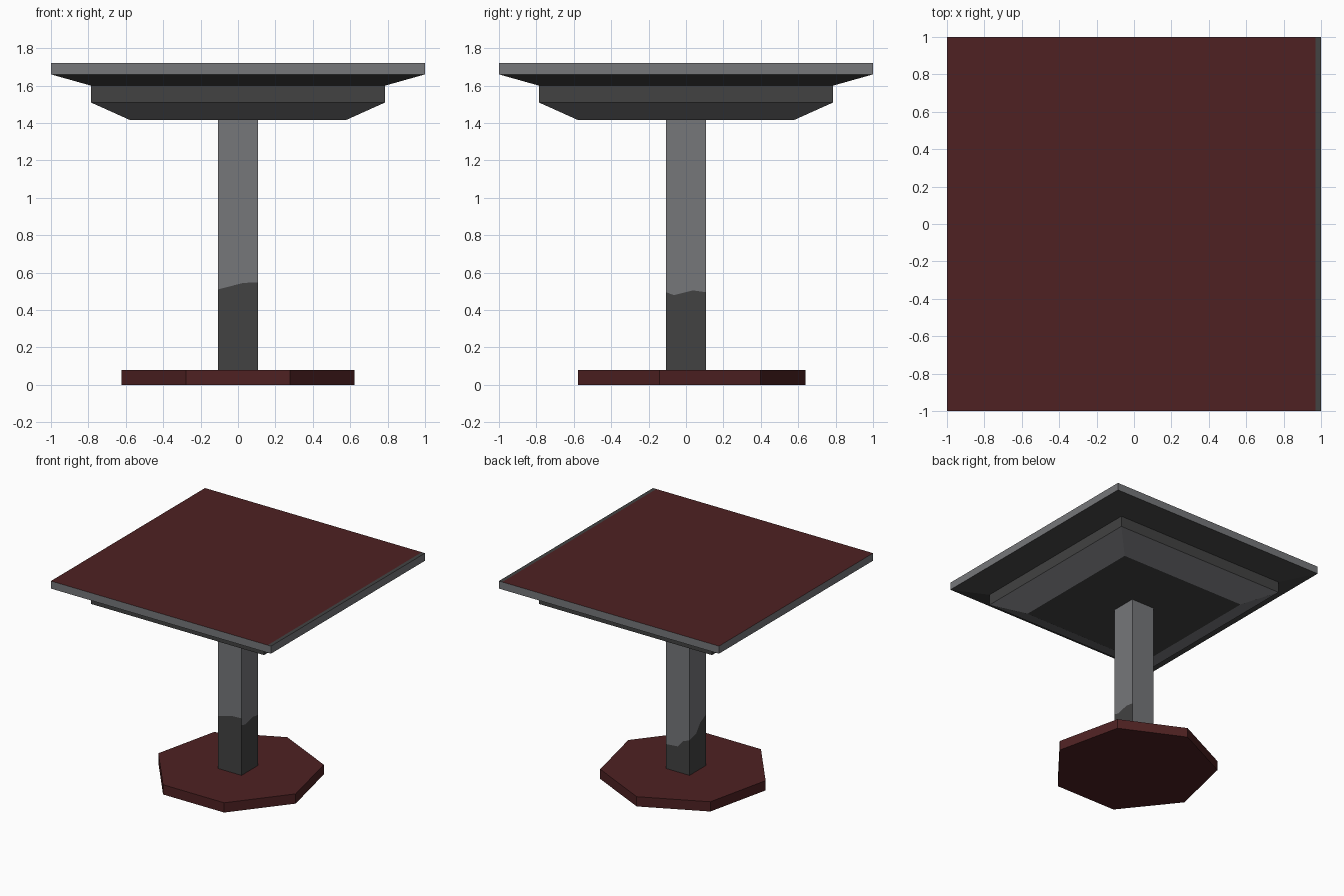
import bpy, bmesh, math

if "Cube" in bpy.data.objects:
    bpy.data.objects.remove(bpy.data.objects["Cube"])


def material(name, rgb):
    """Flat colour given as 0-255 sRGB, stored as linear."""
    m = bpy.data.materials.new(name)
    lin = [((c / 255 + 0.055) / 1.055) ** 2.4 for c in rgb]
    m.diffuse_color = (*lin, 1)
    m.use_nodes = True
    m.node_tree.nodes["Principled BSDF"].inputs["Base Color"].default_value = m.diffuse_color
    return m


RED = material("dark red", (78, 33, 34))
LIGHT = material("light grey", (118, 119, 122))
DARK = material("dark grey", (66, 66, 66))


def finish(bm, name, mats):
    me = bpy.data.meshes.new(name)
    bm.to_mesh(me)
    bm.free()
    for m in mats:
        me.materials.append(m)
    ob = bpy.data.objects.new(name, me)
    bpy.context.collection.objects.link(ob)
    return ob


# Base: seven-sided slab with one corner pointing to the back
bm = bmesh.new()
R, BASE_H = 0.64, 0.08
ring = [bm.verts.new((R * math.cos(a), R * math.sin(a), 0))
        for a in (math.pi / 2 + k * math.tau / 7 for k in range(7))]
bottom = bm.faces.new(ring)
top = bmesh.ops.extrude_face_region(bm, geom=[bottom])["geom"]
bmesh.ops.translate(bm, vec=(0, 0, BASE_H),
                    verts=[v for v in top if isinstance(v, bmesh.types.BMVert)])
bmesh.ops.recalc_face_normals(bm, faces=bm.faces)
finish(bm, "base", [RED])

# Column: four sides, each split by a wavy paint line (position along side, height)
H, COL_TOP = 0.107, 1.43
PAINT = [
    [(-1, .51), (-.1, .535), (.25, .545), (1, .548)],     # front
    [(-1, .495), (-.6, .48), (.35, .505), (1, .495)],     # right
    [(-1, .28), (0, .29), (.5, .35), (1, .365)],          # back
    [(-1, .37), (-.2, .39), (.3, .46), (1, .50)],         # left
]
bm = bmesh.new()
for i, line in enumerate(PAINT):
    c, s = round(math.cos(i * math.pi / 2)), round(math.sin(i * math.pi / 2))

    def vert(t, z):
        x, y = t * H, -H
        return bm.verts.new((x * c - y * s, x * s + y * c, z))

    cols = [[vert(t, z) for z in (BASE_H - 0.01, h, COL_TOP)] for t, h in line]
    for a, b in zip(cols, cols[1:]):
        for k in range(2):
            f = bm.faces.new((a[k], b[k], b[k + 1], a[k + 1]))
            f.material_index = k
bmesh.ops.remove_doubles(bm, verts=bm.verts, dist=1e-5)
finish(bm, "column", [DARK, LIGHT])

# Tabletop: stepped square profile, from the underside up to the top
PROFILE = [(0.58, 1.417), (0.787, 1.51), (0.787, 1.60), (1.0, 1.66), (1.0, 1.722)]
BAND_MATS = [1, 2, 2, 1]      # inner slope, band, outer slope, rim
bm = bmesh.new()
rings = [[bm.verts.new((sx * r, sy * r, z))
          for sx, sy in ((-1, -1), (1, -1), (1, 1), (-1, 1))] for r, z in PROFILE]
for lo, hi, mi in zip(rings, rings[1:], BAND_MATS):
    for k in range(4):
        n = (k + 1) % 4
        bm.faces.new((lo[k], lo[n], hi[n], hi[k])).material_index = mi
bm.faces.new(rings[0][::-1]).material_index = 2
top = bm.faces.new(rings[-1])
# Grey strip along the right edge of the red top
bmesh.ops.bisect_plane(bm, geom=[top, *top.edges, *top.verts],
                       plane_co=(0.97, 0, 0), plane_no=(1, 0, 0))
bm.normal_update()
for f in bm.faces:
    if f.normal.z > 0.9:
        f.material_index = 2 if f.calc_center_median().x > 0.97 else 0
finish(bm, "tabletop", [RED, LIGHT, DARK])
